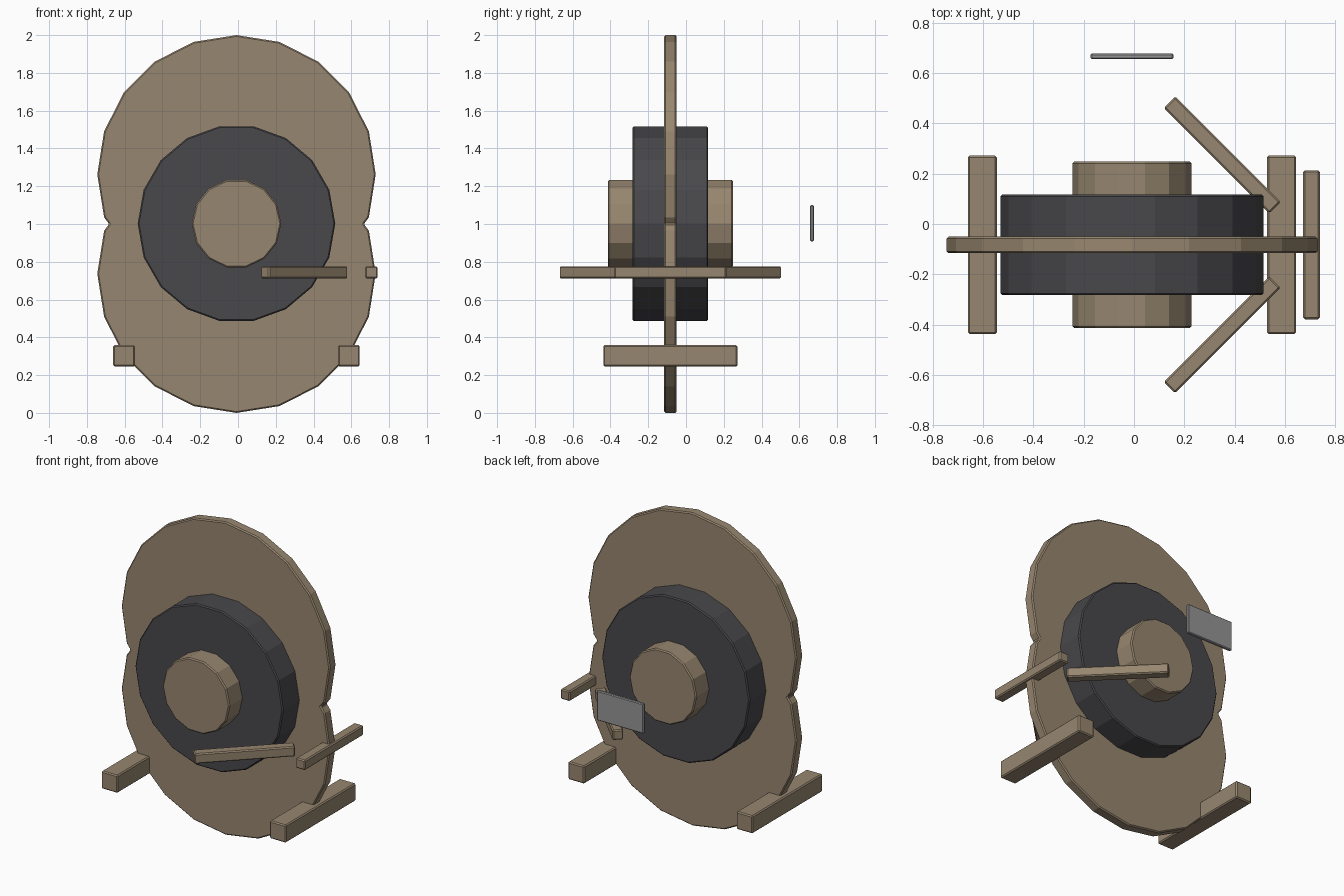
import bpy, bmesh, math
from mathutils import Matrix

if "Cube" in bpy.data.objects:
    bpy.data.objects.remove(bpy.data.objects["Cube"])

CX, CY, CZ = -0.008, -0.083, 1.002   # wheel centre


def material(name, rgb):
    m = bpy.data.materials.new(name)
    m.diffuse_color = (*rgb, 1)
    m.use_nodes = True
    m.node_tree.nodes["Principled BSDF"].inputs["Base Color"].default_value = m.diffuse_color
    return m


WOOD = material("wood", (0.31, 0.24, 0.16))
DARK = material("dark_iron", (0.065, 0.063, 0.07))
GREY = material("grey_metal", (0.3, 0.3, 0.3))


def finish(name, bm, mat, bevel):
    bmesh.ops.recalc_face_normals(bm, faces=bm.faces)
    me = bpy.data.meshes.new(name)
    bm.to_mesh(me)
    bm.free()
    me.materials.append(mat)
    ob = bpy.data.objects.new(name, me)
    bpy.context.collection.objects.link(ob)
    b = ob.modifiers.new("bevel", "BEVEL")
    b.width, b.segments, b.limit_method = bevel, 1, "ANGLE"
    b.angle_limit = math.radians(35)
    return ob


def prism(name, outline, depth, mat, bevel=0.007):
    """Extrude an x-z outline along y, centred on the wheel plane."""
    bm = bmesh.new()
    face = bm.faces.new([bm.verts.new((x, CY - depth / 2, z)) for x, z in outline])
    ext = bmesh.ops.extrude_face_region(bm, geom=[face], use_keep_orig=True)
    new = [v for v in ext["geom"] if isinstance(v, bmesh.types.BMVert)]
    bmesh.ops.translate(bm, vec=(0, depth, 0), verts=new)
    return finish(name, bm, mat, bevel)


def box(name, centre, size, mat, turn=0, bevel=0.007):
    bm = bmesh.new()
    mtx = (Matrix.Translation(centre) @ Matrix.Rotation(math.radians(turn), 4, "Z")
           @ Matrix.Diagonal((*size, 1)))
    bmesh.ops.create_cube(bm, size=1, matrix=mtx)
    return finish(name, bm, mat, bevel)


def arc(r, cz, start, step, count):
    return [(CX + r * math.cos(math.radians(start + step * i)),
             cz + r * math.sin(math.radians(start + step * i))) for i in range(count)]


# Two-lobed plate: upper and lower arcs joined at the side notches
R = 0.737
notch = 0.674
plate = (arc(R, 2 - R, -18, 18, 13) + [(CX - notch, 1.0)]
         + arc(R, R, 162, 18, 13) + [(CX + notch, 1.0)])
prism("wheel_plate", plate, 0.066, WOOD)

# Dark drum and wooden hub through the plate
prism("drum", arc(0.523, CZ, 0, 20, 18), 0.4, DARK)
prism("hub", arc(0.237, CZ, 0, 360 / 14, 14), 0.662, WOOD)

# Feet on both sides
for side, s in (("left", -1), ("right", 1)):
    box("foot_" + side, (CX + s * 0.595, CY, 0.302), (0.115, 0.71, 0.113), WOOD)

# Rail at the right with a diagonal rail to front and back
box("side_rail", (0.706, CY, 0.744), (0.066, 0.593, 0.064), WOOD)
for side, s in (("back", 1), ("front", -1)):
    box("diagonal_rail_" + side, (0.351, CY + s * 0.358, 0.744),
        (0.593, 0.064, 0.064), WOOD, turn=-45 * s)

# Thin grey plate floating behind
box("back_tag", (CX, 0.667, 1.004), (0.33, 0.022, 0.191), GREY, bevel=0.005)
